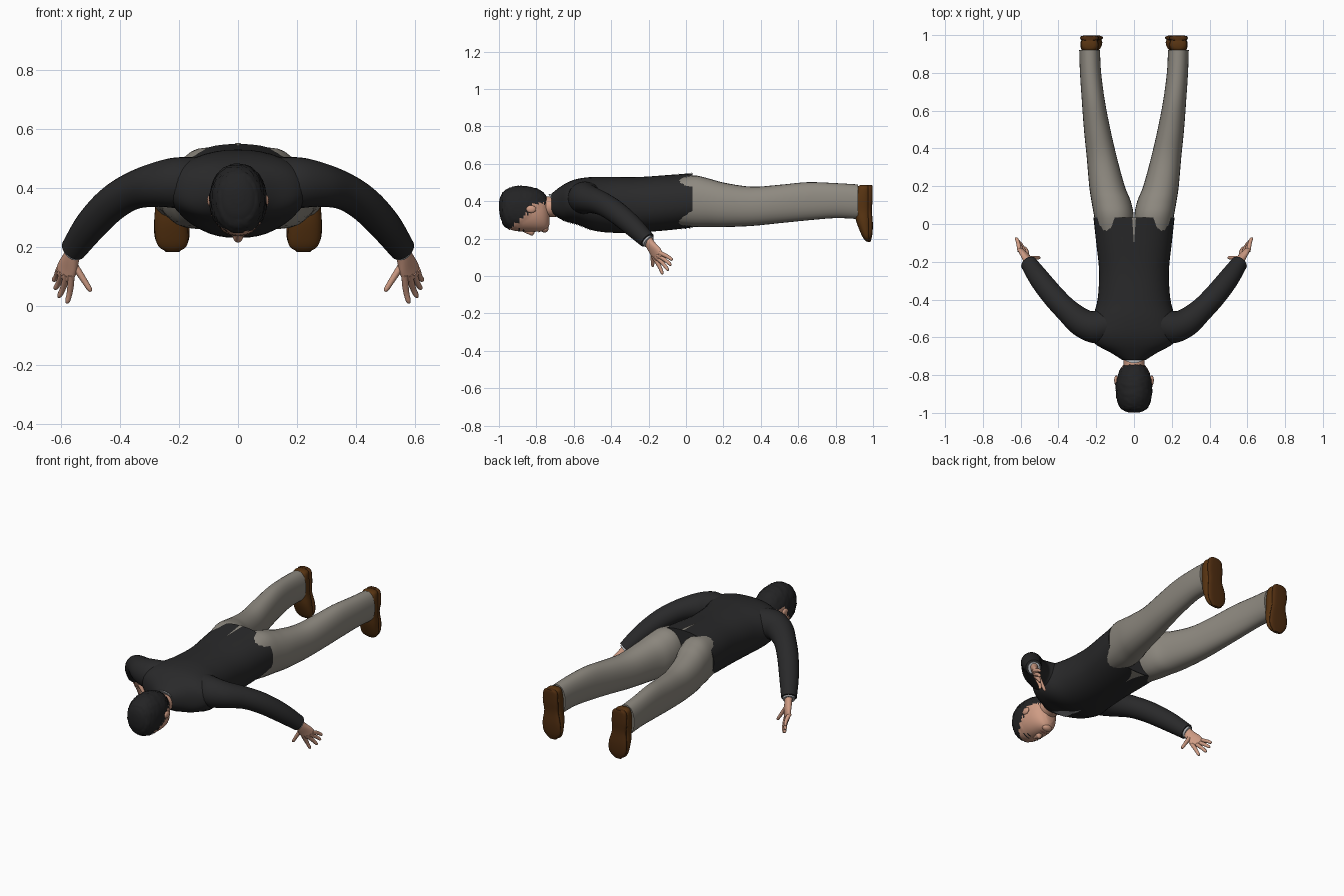
import bpy, bmesh, math, random
from mathutils import Vector as V
from mathutils.bvhtree import BVHTree

if "Cube" in bpy.data.objects:
    bpy.data.objects.remove(bpy.data.objects["Cube"])

random.seed(4)


def material(name, r, g, b):
    m = bpy.data.materials.new(name)
    m.diffuse_color = (r, g, b, 1)
    m.use_nodes = True
    m.node_tree.nodes["Principled BSDF"].inputs["Base Color"].default_value = m.diffuse_color
    return m


JACKET = material("charcoal_cloth", 0.022, 0.022, 0.023)
HAIR = material("black_hair", 0.017, 0.017, 0.018)
TROUSER = material("warm_grey_cloth", 0.27, 0.25, 0.215)
SKIN = material("skin", 0.62, 0.33, 0.23)
SHOE = material("brown_leather", 0.10, 0.035, 0.006)
SOLE = material("dark_brown_sole", 0.075, 0.025, 0.005)
SHIRT = material("light_grey_shirt", 0.42, 0.43, 0.45)
LIP = material("lip", 0.42, 0.16, 0.13)


def finish(name, bm, *mats, angle=50):
    bmesh.ops.recalc_face_normals(bm, faces=bm.faces)
    me = bpy.data.meshes.new(name)
    bm.to_mesh(me)
    bm.free()
    for m in mats:
        me.materials.append(m)
    ob = bpy.data.objects.new(name, me)
    bpy.context.collection.objects.link(ob)
    bpy.context.view_layer.objects.active = ob
    ob.select_set(True)
    bpy.ops.object.shade_smooth_by_angle(angle=math.radians(angle))
    ob.select_set(False)
    return ob


def smooth_rings(rings, sub):
    """Catmull-Rom between rings, each a (centre, u, v) triple."""
    out = []
    for i in range(len(rings) - 1):
        p = [rings[max(0, min(len(rings) - 1, i + k))] for k in (-1, 0, 1, 2)]
        for j in range(sub):
            t = j / sub
            w = (-t**3 + 2*t*t - t, 3*t**3 - 5*t*t + 2, -3*t**3 + 4*t*t + t, t**3 - t*t)
            out.append([sum((p[k][c] * w[k] / 2 for k in range(4)), V()) for c in range(3)])
    return out + [list(rings[-1])]


def loft(name, rings, mat, seg=24, sub=4, power=2.0, side=1):
    """Skin a closed surface over elliptical cross-sections."""
    bm = bmesh.new()
    loops = []
    for c, u, v in smooth_rings(rings, sub):
        loop = []
        for k in range(seg):
            a = 2 * math.pi * k / seg
            ca, sa = [math.copysign(abs(f(a)) ** (2 / power), f(a)) for f in (math.cos, math.sin)]
            p = c + u * ca + v * sa
            loop.append(bm.verts.new((p.x * side, p.y, p.z)))
        loops.append(loop)
    for a, b in zip(loops, loops[1:]):
        for k in range(seg):
            bm.faces.new((a[k], a[(k + 1) % seg], b[(k + 1) % seg], b[k]))
    bm.faces.new(loops[0])
    bm.faces.new(loops[-1])
    return finish(name, bm, mat)


def y_rings(rows):
    """Rows of y, centre x, half width, low z, high z."""
    return [(V((x, y, (lo + hi) / 2)), V((w, 0, 0)), V((0, 0, (hi - lo) / 2)))
            for y, x, w, lo, hi in rows]


def z_rings(rows):
    """Rows of z, centre x, centre y, half width, half depth."""
    return [(V((x, y, z)), V((w, 0, 0)), V((0, d, 0))) for z, x, y, w, d in rows]


def tube(name, rows, mat, side, seg=14, sub=3):
    """Round limb along (x, y, z, radius) rows."""
    pts = [V(r[:3]) for r in rows]
    rings = []
    for i, p in enumerate(pts):
        t = (pts[min(i + 1, len(pts) - 1)] - pts[max(i - 1, 0)]).normalized()
        u = t.cross(V((1, -1, 0.3))).normalized()
        rings.append((p, u * rows[i][3], t.cross(u) * rows[i][3]))
    return loft(name, rings, mat, seg, sub, 2.0, side)


def ball(name, loc, size, mat):
    bm = bmesh.new()
    bmesh.ops.create_uvsphere(bm, u_segments=14, v_segments=10, radius=1)
    for v in bm.verts:
        v.co = V([v.co[i] * size[i] + loc[i] for i in range(3)])
    return finish(name, bm, mat)


def plate(name, target, mat, cx, y0, y1, half, up, n=12):
    """Thin patch wrapped on the upper or lower side of a target."""
    me = target.data
    tree = BVHTree.FromPolygons([v.co for v in me.vertices], [p.vertices[:] for p in me.polygons])
    bm = bmesh.new()
    rows = []
    for i in range(n + 1):
        t = i / n
        row = []
        for j in range(7):
            x, y = cx + half(t) * (j / 3 - 1), y0 + (y1 - y0) * t
            hit = tree.ray_cast(V((x, y, 2 * up)), V((0, 0, -up)))[0]
            if hit:
                row.append(bm.verts.new((x, y, hit.z + 0.003 * up)))
        rows.append(row)
    for a, b in zip(rows, rows[1:]):
        if len(a) == len(b) == 7:
            for j in range(6):
                bm.faces.new((a[j], a[j + 1], b[j + 1], b[j]))
    ob = finish(name, bm, mat)
    if sum(p.normal.z for p in ob.data.polygons) * up < 0:
        ob.data.flip_normals()


# Jacket body with back vent, shirt front and open front hem
jacket = loft("jacket_body", y_rings([
    (0.035, 0, 0.215, 0.26, 0.55), (-0.1, 0, 0.20, 0.245, 0.54), (-0.25, 0, 0.185, 0.234, 0.53),
    (-0.4, 0, 0.193, 0.232, 0.53), (-0.5, 0, 0.22, 0.245, 0.53), (-0.58, 0, 0.235, 0.275, 0.52),
    (-0.635, 0, 0.205, 0.29, 0.50), (-0.68, 0, 0.125, 0.31, 0.472), (-0.72, 0, 0.062, 0.335, 0.44),
]), JACKET, 40, 5, 2.3)
plate("back_vent", jacket, TROUSER, 0, -0.1, 0.034, lambda t: 0.001 + 0.009 * t, 1)
plate("shirt_front", jacket, SHIRT, 0, -0.66, -0.46, lambda t: 0.05 * (1 - t) + 0.001, -1)
plate("front_opening", jacket, TROUSER, 0, -0.07, 0.034, lambda t: 0.001 + 0.045 * t * t, -1)

# Neck and slanted shirt collar
loft("neck", y_rings([(-0.80, 0, 0.055, 0.31, 0.43), (-0.73, 0, 0.056, 0.315, 0.425),
                      (-0.65, 0, 0.062, 0.32, 0.43)]), SKIN)
loft("shirt_collar", [(V((0, y, z)), V((w, 0, 0)), V((0, -0.038, 0.066)))
                      for y, z, w in ((-0.698, 0.374, 0.062), (-0.675, 0.37, 0.07), (-0.645, 0.37, 0.078))], SHIRT)

# Head, with hair above and behind the hairline
head = loft("head", y_rings([
    (-0.999, 0, 0.02, 0.35, 0.40), (-0.99, 0, 0.05, 0.305, 0.43), (-0.965, 0, 0.075, 0.264, 0.458),
    (-0.92, 0, 0.09, 0.243, 0.477), (-0.86, 0, 0.094, 0.238, 0.479), (-0.81, 0, 0.088, 0.237, 0.47),
    (-0.77, 0, 0.074, 0.239, 0.45), (-0.745, 0, 0.054, 0.247, 0.42), (-0.73, 0, 0.028, 0.275, 0.38),
]), SKIN, 48, 6, 2.15)
head.data.materials.append(HAIR)
hair_verts = set()
for p in head.data.polygons:
    y, z = p.center.y, p.center.z
    line = 0.25 + (y + 0.945) * 0.85 if y < -0.835 else 0.385
    if y < -0.945 or z > line + random.uniform(-0.008, 0.008):
        p.material_index = 1
        hair_verts.update(p.vertices)
for i in hair_verts:
    v = head.data.vertices[i]
    if v.co.y > -0.98:
        v.co += v.normal * random.uniform(0, 0.005)

# Face
loft("nose", y_rings([(-0.872, 0, 0.008, 0.236, 0.27), (-0.84, 0, 0.014, 0.222, 0.27),
                      (-0.822, 0, 0.019, 0.215, 0.27), (-0.81, 0, 0.012, 0.23, 0.26)]), SKIN, 14)
plate("mouth", head, LIP, 0, -0.792, -0.778, lambda t: 0.028 * math.sin(math.pi * (0.1 + 0.8 * t)), -1)
ball("chin", (0, -0.757, 0.253), (0.032, 0.022, 0.02), SKIN)
for s, tag in ((1, "right"), (-1, "left")):
    plate("eye_" + tag, head, HAIR, s * 0.036, -0.874, -0.864, lambda t: 0.014 * math.sin(math.pi * (0.1 + 0.8 * t)), -1)
    plate("eyebrow_" + tag, head, HAIR, s * 0.037, -0.896, -0.888, lambda t: 0.02, -1, 3)
    ball("ear_" + tag, (s * 0.095, -0.828, 0.358), (0.01, 0.027, 0.02), SKIN)

for s, tag in ((1, "right"), (-1, "left")):
    # Sleeve and shirt cuff
    tube("sleeve_" + tag, [
        (0.13, -0.53, 0.42, 0.085), (0.21, -0.545, 0.418, 0.086), (0.28, -0.52, 0.411, 0.075),
        (0.36, -0.452, 0.389, 0.063), (0.43, -0.378, 0.345, 0.06), (0.50, -0.29, 0.272, 0.055),
        (0.558, -0.207, 0.192, 0.044)], JACKET, s, 24, 5)
    tube("shirt_cuff_" + tag, [(0.54, -0.23, 0.21, 0.036), (0.562, -0.199, 0.184, 0.035)], SHIRT, s)
    # Palm, fingers and thumb
    spread = V((0.047, 0.035, 0.035)).normalized()
    down = V((0.035, 0.05, -0.085)).normalized()
    flat = spread.cross(down).normalized()
    loft("palm_" + tag, [(V(c), spread * w, flat * d) for c, w, d in (
        ((0.552, -0.21, 0.20), 0.026, 0.022), ((0.565, -0.188, 0.165), 0.031, 0.02),
        ((0.578, -0.163, 0.13), 0.04, 0.017), ((0.589, -0.147, 0.104), 0.037, 0.013),
        ((0.593, -0.141, 0.095), 0.028, 0.008))], SKIN, 18, 4, 2.3, s)
    for finger, base, tip in (("index", (0.566, -0.165, 0.09), (0.58, -0.125, 0.01)),
                              ("middle", (0.583, -0.152, 0.095), (0.608, -0.095, 0.03)),
                              ("ring", (0.597, -0.141, 0.105), (0.621, -0.08, 0.058)),
                              ("little", (0.608, -0.131, 0.12), (0.626, -0.073, 0.086)),
                              ("thumb", (0.552, -0.18, 0.135), (0.498, -0.178, 0.05))):
        a, b = V(base), V(tip)
        bend = flat * (0.005 if finger != "thumb" else 0)
        rows = [(*(a.lerp(b, t) + bend * math.sin(math.pi * t)), r)
                for t, r in ((-0.2, 0.011), (0.2, 0.0115), (0.6, 0.01), (0.9, 0.0085), (1, 0.004))]
        tube(finger + "_finger_" + tag if finger != "thumb" else "thumb_" + tag, rows, SKIN, s, 10)
    # Trouser leg
    loft("trouser_leg_" + tag, y_rings([
        (-0.12, 0.095, 0.085, 0.285, 0.50), (0.03, 0.105, 0.104, 0.264, 0.537),
        (0.12, 0.121, 0.104, 0.262, 0.522), (0.2, 0.143, 0.094, 0.262, 0.50),
        (0.35, 0.17, 0.08, 0.268, 0.478), (0.5, 0.195, 0.07, 0.283, 0.488),
        (0.65, 0.215, 0.061, 0.298, 0.502), (0.8, 0.23, 0.056, 0.31, 0.497),
        (0.92, 0.235, 0.055, 0.305, 0.49)]), TROUSER, 28, 4, 2.2, s)
    # Shoe with toes pointing down, and its sole
    loft("shoe_" + tag, z_rings([
        (0.486, 0.235, 0.95, 0.025, 0.02), (0.472, 0.235, 0.95, 0.043, 0.036),
        (0.42, 0.235, 0.945, 0.048, 0.045), (0.35, 0.232, 0.945, 0.048, 0.045),
        (0.29, 0.228, 0.951, 0.056, 0.04), (0.23, 0.224, 0.962, 0.056, 0.028),
        (0.20, 0.222, 0.968, 0.045, 0.018), (0.186, 0.222, 0.972, 0.02, 0.008)]), SHOE, 24, 4, 2.3, s)
    loft("sole_" + tag, z_rings([
        (0.486, 0.235, 0.983, 0.025, 0.012), (0.47, 0.235, 0.984, 0.045, 0.014),
        (0.41, 0.235, 0.984, 0.05, 0.014), (0.35, 0.231, 0.981, 0.046, 0.013),
        (0.28, 0.226, 0.986, 0.059, 0.013), (0.22, 0.223, 0.984, 0.055, 0.012),
        (0.183, 0.222, 0.978, 0.022, 0.008)]), SHOE if s == 0 else SOLE, 20, 4, 3.0, s)
